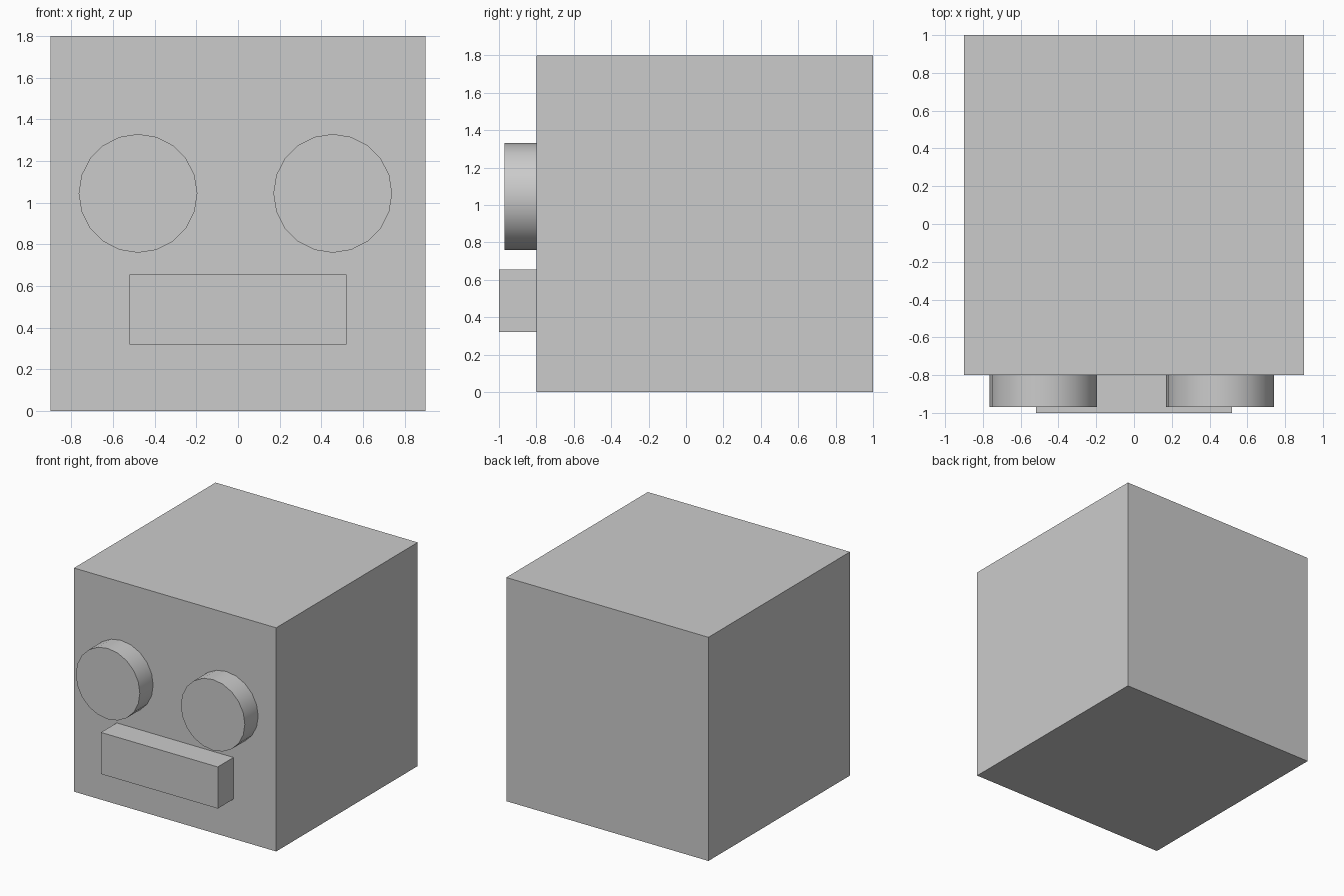
import bpy
import math

if "Cube" in bpy.data.objects:
    bpy.data.objects.remove(bpy.data.objects["Cube"])


def box(name, lo, hi):
    """Axis-aligned box between two corners."""
    centre = [(a + b) / 2 for a, b in zip(lo, hi)]
    bpy.ops.mesh.primitive_cube_add(size=1, location=centre)
    ob = bpy.context.object
    ob.name = name
    ob.scale = [b - a for a, b in zip(lo, hi)]
    bpy.ops.object.transform_apply(location=False, rotation=False, scale=True)
    return ob


def eye(name, x, z=1.045, radius=0.285, front=-0.97, back=-0.79):
    """Round disc facing the front, smooth around the rim."""
    bpy.ops.mesh.primitive_cylinder_add(
        vertices=20, radius=radius, depth=back - front,
        location=(x, (front + back) / 2, z), rotation=(math.pi / 2, 0, 0))
    ob = bpy.context.object
    ob.name = name
    bpy.ops.object.shade_smooth_by_angle(angle=math.radians(40))
    return ob


# Cube head
box("head", (-0.9, -0.8, 0), (0.9, 1.0, 1.8))

# Eyes, slightly off symmetric
for name, x in (("left_eye", -0.48), ("right_eye", 0.455)):
    eye(name, x)

# Bar mouth
box("mouth", (-0.52, -1.0, 0.32), (0.52, -0.79, 0.655))
